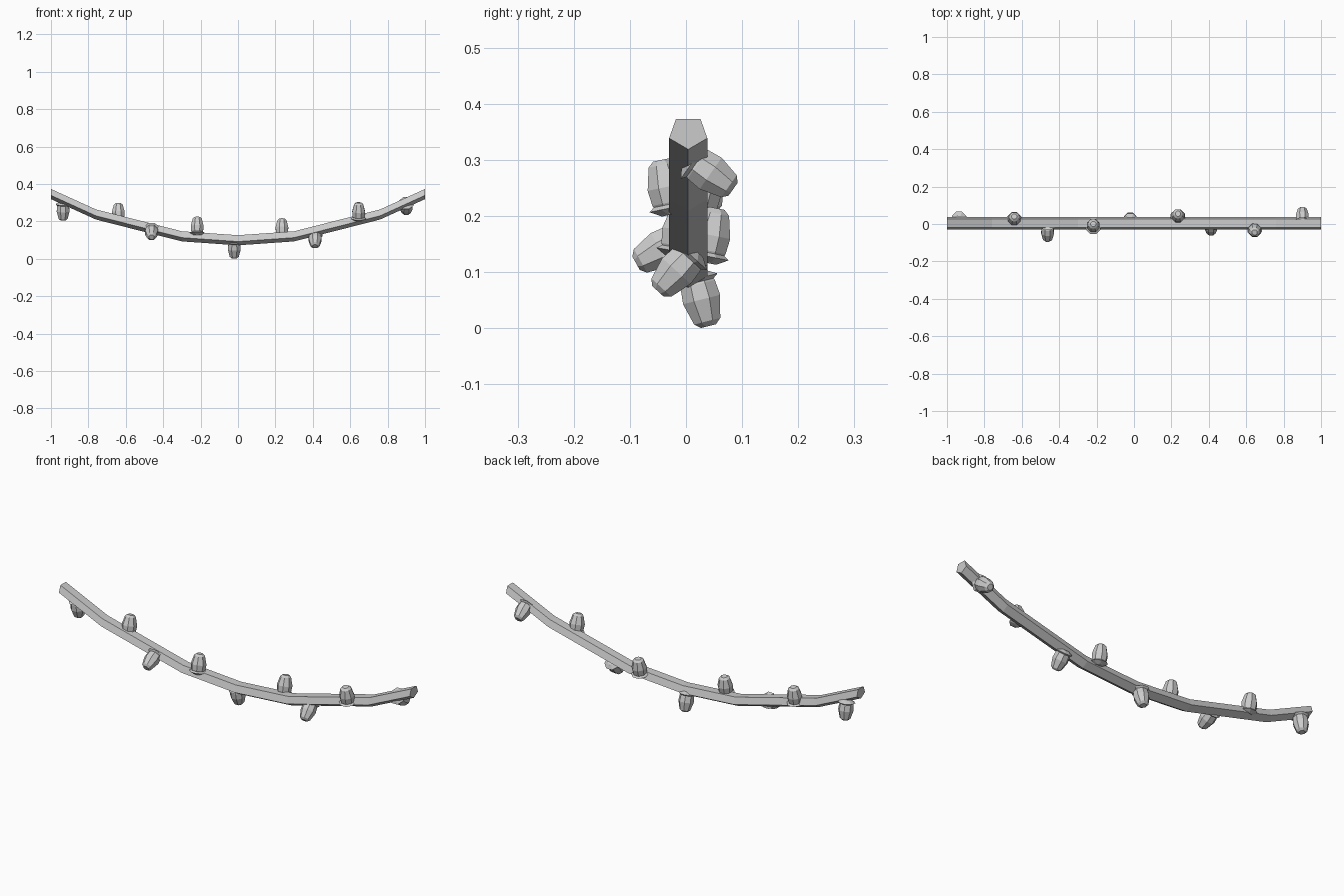
import bpy, bmesh, math
from mathutils import Vector

if "Cube" in bpy.data.objects:
    bpy.data.objects.remove(bpy.data.objects["Cube"])


def make_object(name, bm):
    bmesh.ops.recalc_face_normals(bm, faces=bm.faces)
    mesh = bpy.data.meshes.new(name)
    bm.to_mesh(mesh)
    bm.free()
    obj = bpy.data.objects.new(name, mesh)
    bpy.context.collection.objects.link(obj)
    return obj


def skin(bm, rings):
    """Bridge equal rings of points and cap both ends."""
    loops = [[bm.verts.new(p) for p in ring] for ring in rings]
    n = len(loops[0])
    for a, b in zip(loops, loops[1:]):
        for i in range(n):
            j = (i + 1) % n
            bm.faces.new((a[i], a[j], b[j], b[i]))
    bm.faces.new(loops[0])
    bm.faces.new(loops[-1])


# Sagging cable: five-sided section swept through mirrored path points
section = [(-0.018, 0.0), (0.026, 0.0), (0.038, -0.034), (0.004, -0.054), (-0.030, -0.034)]
half = [(0.30, 0.147), (0.76, 0.264), (1.0, 0.373)]
path = [(-x, z) for x, z in reversed(half)] + [(0, 0.126)] + half
bm = bmesh.new()
skin(bm, [[(x, y, z + dz) for y, dz in section] for x, z in path])
make_object("cable", bm)

# Bulbs: x, base (y, z), tip (y, z)
bulbs = [
    (-0.935, (0.026, 0.300), (0.042, 0.206)),
    (-0.640, (0.022, 0.205), (0.040, 0.296)),
    (-0.462, (-0.005, 0.163), (-0.089, 0.116)),
    (-0.218, (-0.016, 0.128), (0.000, 0.223)),
    (-0.020, (0.016, 0.098), (0.040, 0.004)),
    (0.235, (0.036, 0.120), (0.055, 0.214)),
    (0.412, (0.012, 0.134), (-0.050, 0.066)),
    (0.645, (-0.025, 0.205), (-0.045, 0.300)),
    (0.900, (0.010, 0.300), (0.084, 0.248)),
]
# Lathe profile (distance along axis, radius): tapering faceted bulb
bulb_profile = [(0.0, 0.024), (0.020, 0.034), (0.048, 0.037), (0.088, 0.026), (0.097, 0.015)]
# Flared socket collar around the bulb base
collar_profile = [(-0.002, 0.020), (0.010, 0.042), (0.018, 0.030)]


def lathe(bm, tip, axis, length, profile, sides=8):
    u = Vector((1, 0, 0))
    v = axis.cross(u)
    rings = []
    for t, r in profile:
        c = tip - axis * (length - t)
        rings.append([c + (u * math.cos(a) + v * math.sin(a)) * r
                      for a in (2 * math.pi * (i + 0.5) / sides for i in range(sides))])
    skin(bm, rings)


for k, (x, base, end) in enumerate(bulbs):
    tip = Vector((x, *end))
    axis = (tip - Vector((x, *base))).normalized()
    for name, profile in (("bulb", bulb_profile), ("bulb_collar", collar_profile)):
        bm = bmesh.new()
        lathe(bm, tip, axis, 0.097, profile)
        make_object(f"{name}_{k + 1}", bm)
